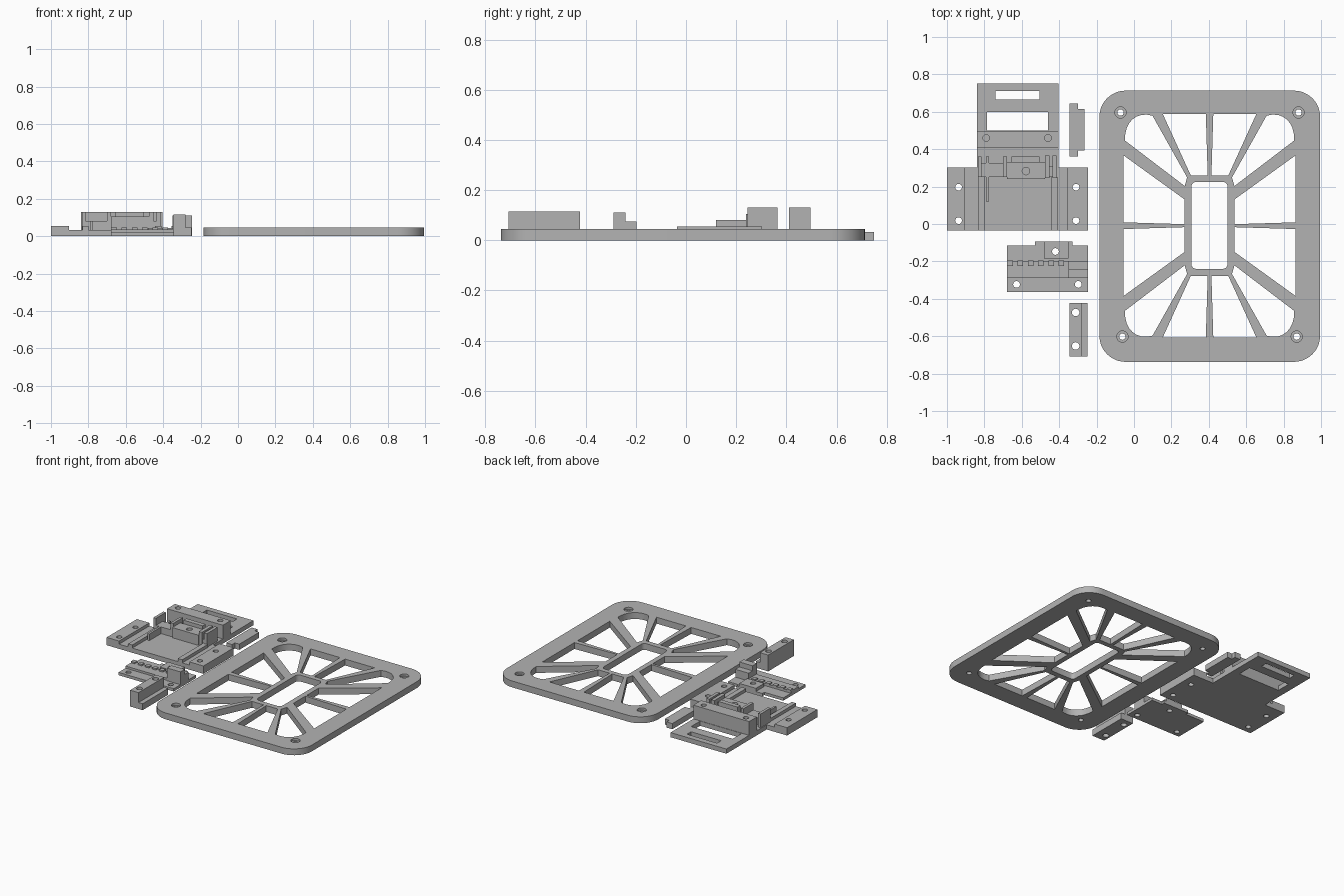
import bpy, math

if "Cube" in bpy.data.objects:
    bpy.data.objects.remove(bpy.data.objects["Cube"])

grey = bpy.data.materials.new("grey plastic")
grey.diffuse_color = (0.45, 0.45, 0.45, 1)
grey.use_nodes = True
grey.node_tree.nodes["Principled BSDF"].inputs["Base Color"].default_value = grey.diffuse_color


def plate(name, z0, z1, outline, holes=()):
    """Extrude a flat outline with holes from z0 to z1."""
    cu = bpy.data.curves.new(name, 'CURVE')
    cu.dimensions, cu.fill_mode = '2D', 'BOTH'
    cu.extrude = (z1 - z0) / 2
    for loop in [outline, *holes]:
        s = cu.splines.new('POLY')
        s.points.add(len(loop) - 1)
        for p, (x, y) in zip(s.points, loop):
            p.co = (x, y, 0, 1)
        s.use_cyclic_u = True
    tmp = bpy.data.objects.new(name + "_curve", cu)
    bpy.context.collection.objects.link(tmp)
    me = bpy.data.meshes.new_from_object(
        tmp.evaluated_get(bpy.context.evaluated_depsgraph_get()))
    bpy.data.objects.remove(tmp)
    for v in me.vertices:
        v.co.z += (z0 + z1) / 2
    ob = bpy.data.objects.new(name, me)
    bpy.context.collection.objects.link(ob)
    me.materials.clear()
    me.materials.append(grey)
    bpy.ops.object.select_all(action='DESELECT')
    ob.select_set(True)
    bpy.context.view_layer.objects.active = ob
    bpy.ops.object.shade_smooth_by_angle(angle=math.radians(30))
    return ob


def rect(x0, x1, y0, y1, r=0, n=8):
    if r == 0:
        return [(x0, y0), (x1, y0), (x1, y1), (x0, y1)]
    pts = []
    for k, (cx, cy) in enumerate([(x1 - r, y1 - r), (x0 + r, y1 - r),
                                  (x0 + r, y0 + r), (x1 - r, y0 + r)]):
        for i in range(n + 1):
            a = math.pi / 2 * (k + i / n)
            pts.append((cx + r * math.cos(a), cy + r * math.sin(a)))
    return pts


def circle(x, y, r=0.018, n=20):
    return [(x + r * math.cos(2 * math.pi * i / n),
             y + r * math.sin(2 * math.pi * i / n)) for i in range(n)]


def block(name, x0, x1, y0, y1, z0, z1, holes=()):
    return plate(name, z0, z1, rect(x0, x1, y0, y1), holes)


# Large grille frame: windows given for the right half, about the centre
CX, CY = 0.404, -0.009


def arc(p, q, bulge, n=8):
    """Points from p to q bowed outward from the frame centre."""
    out = []
    for i in range(n + 1):
        t = i / n
        k = 1 + bulge * 4 * t * (1 - t)
        out.append(((p[0] + (q[0] - p[0]) * t) * k,
                    (p[1] + (q[1] - p[1]) * t) * k))
    return out


half = [
    [(0.02, 0.597), (0.25, 0.597), (0.10, 0.268), (0.01, 0.268)],
    [(0.133, 0.212), (0.12, 0.258)] + arc((0.305, 0.588), (0.452, 0.455), 0.09),
    [(0.133, 0.14), (0.46, 0.376), (0.46, 0.018), (0.133, 0.008)],
]
windows = [[(CX + sx * x, CY + sy * y) for x, y in w]
           for w in half for sx in (1, -1) for sy in (1, -1)]
hub_slot = rect(0.307, 0.50, -0.24, 0.225, 0.025, 4)
screws = [(-0.072, 0.596), (0.88, 0.596), (-0.062, -0.602), (0.87, -0.602)]
for part, z0, z1, r in (("frame", 0, 0.03, 0.017), ("frame_top", 0.03, 0.045, 0.03)):
    plate(part, z0, z1, rect(-0.185, 0.995, -0.737, 0.713, 0.14, 12),
          windows + [hub_slot] + [circle(x, y, r) for x, y in screws])

# Carriage base with long tab, slot and window
left_holes = [circle(-0.938, y) for y in (0.018, 0.197)]
right_holes = [circle(-0.31, y) for y in (0.018, 0.197)]
plate("carriage_base", 0, 0.033,
      [(-1, -0.035), (-0.245, -0.035), (-0.245, 0.302), (-0.405, 0.302),
       (-0.405, 0.75), (-0.84, 0.75), (-0.84, 0.302), (-1, 0.302)],
      left_holes + right_holes +
      [rect(-0.74, -0.505, 0.665, 0.71), rect(-0.785, -0.46, 0.5, 0.6)])
block("left_rail", -1, -0.903, -0.035, 0.302, 0.033, 0.055, left_holes)
block("right_rail", -0.355, -0.245, -0.035, 0.302, 0.033, 0.055, right_holes)
for i, (a, b) in enumerate([(-0.832, -0.80), (-0.445, -0.41)]):
    block(f"guide_ridge_{i}", a, b, -0.035, 0.25, 0.033, 0.055)
block("rear_wall", -0.84, -0.405, 0.41, 0.497, 0.033, 0.13,
      [circle(x, 0.46) for x in (-0.79, -0.46)])

# Clamp jaws on the carriage
block("left_jaw", -0.835, -0.815, 0.25, 0.36, 0.033, 0.13)
block("left_cross_wall", -0.815, -0.68, 0.25, 0.325, 0.033, 0.08)
block("left_fin", -0.79, -0.775, 0.12, 0.36, 0.033, 0.08)
block("left_inner_jaw", -0.70, -0.68, 0.25, 0.36, 0.033, 0.13)
block("centre_clamp", -0.68, -0.477, 0.24, 0.328, 0.033, 0.105,
      [circle(-0.578, 0.283, 0.02)])
block("clamp_back", -0.655, -0.505, 0.328, 0.36, 0.033, 0.13)
block("right_inner_jaw", -0.477, -0.452, 0.245, 0.365, 0.033, 0.13)
block("right_jaw", -0.437, -0.415, 0.245, 0.365, 0.033, 0.13)
block("right_cross_wall", -0.452, -0.437, 0.25, 0.31, 0.033, 0.08)

# Small notched bar
plate("notched_bar", 0, 0.04,
      [(-0.345, 0.362), (-0.30, 0.362), (-0.30, 0.393), (-0.265, 0.393),
       (-0.265, 0.615), (-0.30, 0.615), (-0.30, 0.645), (-0.345, 0.645)])

# Toothed bracket: thin plate, raised step, teeth and end stub
pin = circle(-0.42, -0.147)
feet = [circle(x, -0.323) for x in (-0.628, -0.298)]
plate("bracket_plate", 0, 0.02,
      [(-0.678, -0.363), (-0.247, -0.363), (-0.247, -0.115), (-0.33, -0.115),
       (-0.33, -0.093), (-0.53, -0.093), (-0.53, -0.115), (-0.678, -0.115)],
      [pin] + feet)
block("bracket_step", -0.678, -0.35, -0.285, -0.20, 0.02, 0.035)
block("bracket_pad", -0.48, -0.35, -0.185, -0.093, 0.02, 0.043, [pin])
for i in range(6):
    x = -0.678 + i * 0.055
    block(f"tooth_{i}", x, x + 0.03, -0.225, -0.195, 0.035, 0.045)
block("bracket_stub", -0.35, -0.247, -0.289, -0.241, 0.02, 0.11)
block("bracket_stub_step", -0.35, -0.247, -0.241, -0.197, 0.02, 0.075)

# Stepped end block
block("end_block", -0.345, -0.28, -0.708, -0.423, 0, 0.115,
      [circle(-0.312, y, 0.02) for y in (-0.652, -0.473)])
block("end_block_step", -0.28, -0.248, -0.708, -0.423, 0, 0.045)
